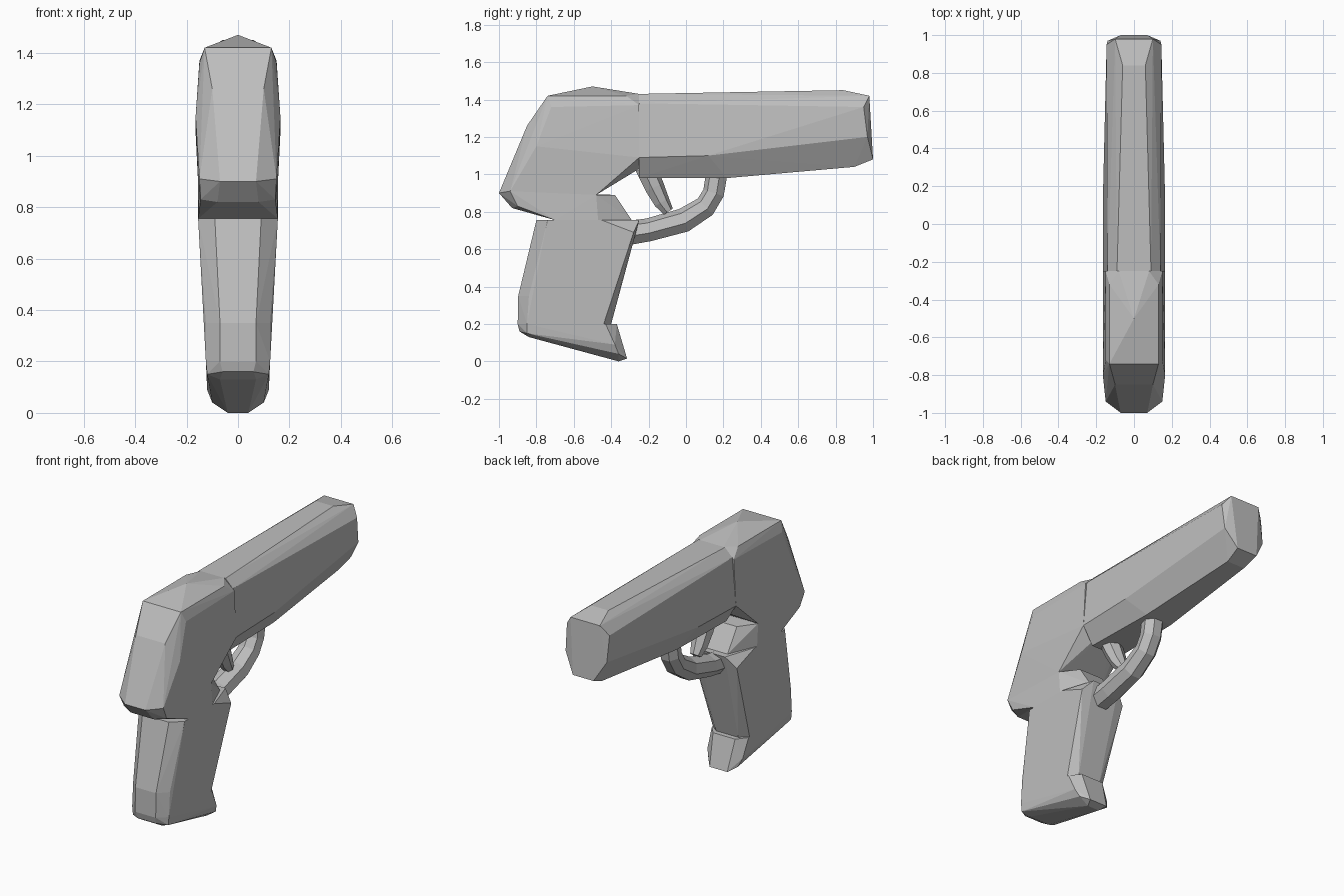
import bpy, bmesh
from math import sin, cos, pi
from mathutils import Vector

cube = bpy.data.objects.get("Cube")
if cube:
    bpy.data.objects.remove(cube, do_unlink=True)

GREY = (0.52, 0.52, 0.52, 1)
mat = bpy.data.materials.new("plain grey")
mat.use_nodes = True
mat.diffuse_color = GREY
bsdf = next(n for n in mat.node_tree.nodes if n.type == 'BSDF_PRINCIPLED')
bsdf.inputs["Base Color"].default_value = GREY
bsdf.inputs["Roughness"].default_value = 0.8


def finish(name, bm):
    bmesh.ops.recalc_face_normals(bm, faces=bm.faces)
    mesh = bpy.data.meshes.new(name)
    bm.to_mesh(mesh)
    bm.free()
    mesh.materials.append(mat)
    obj = bpy.data.objects.new(name, mesh)
    bpy.context.collection.objects.link(obj)
    return obj


def hull(name, half):
    """Faceted solid wrapped round points mirrored in x."""
    bm = bmesh.new()
    for x, y, z in half:
        for s in ((1, -1) if x else (1,)):
            bm.verts.new((s * x, y, z))
    res = bmesh.ops.convex_hull(bm, input=bm.verts[:])
    spare = {v for v in res["geom_interior"] + res["geom_unused"]
             if isinstance(v, bmesh.types.BMVert)}
    bmesh.ops.delete(bm, geom=list(spare), context='VERTS')
    return finish(name, bm)


def tube(name, path, sides=7):
    """Loft of rings along (y, z, width radius, depth radius) stations."""
    bm = bmesh.new()
    pts = [Vector((0, p[0], p[1])) for p in path]
    rings = []
    for i, (y, z, rx, rd) in enumerate(path):
        t = (pts[min(i + 1, len(pts) - 1)] - pts[max(i - 1, 0)]).normalized()
        n = Vector((0, -t.z, t.y))
        rings.append([bm.verts.new(pts[i] + Vector((rx * cos(a), 0, 0)) + n * rd * sin(a))
                      for a in (2 * pi * k / sides + pi / 2 for k in range(sides))])
    for a, b in zip(rings, rings[1:]):
        for k in range(sides):
            j = (k + 1) % sides
            bm.faces.new((a[k], a[j], b[j], b[k]))
    bm.faces.new(rings[0])
    bm.faces.new(rings[-1])
    return finish(name, bm)


# Barrel: flat sides, bevelled top, underside flaring up to the muzzle
hull("barrel", [
    (.09, -.25, 1.43), (.14, -.25, 1.38), (.165, -.25, 1.09), (.1, -.25, .98),
    (.165, .12, 1.1), (.09, .22, .98),
    (.06, .84, 1.45), (.1, .98, 1.42), (.145, .95, 1.36), (.14, .97, 1.2),
    (.07, 1, 1.08), (.06, .9, 1.04)])

# Rear body with a pointed top and a sloping back
hull("rear_body", [
    (0, -.5, 1.47), (.13, -.74, 1.42), (.13, -.32, 1.42), (.08, -.25, 1.43),
    (.15, -.25, 1.37), (.15, -.72, 1.36), (.165, -.8, 1.15), (.1, -.85, 1.26),
    (.165, -.25, 1.09), (.155, -.48, .89), (.08, -.34, .975), (.08, -.25, 1.03),
    (.15, -.94, .91), (.07, -1, .9)])

# Lower frame above the grip
hull("lower_frame", [
    (.15, -.94, .91), (.07, -1, .9), (.08, -.93, .82), (.145, -.9, .83),
    (.155, -.7, .755), (.155, -.47, .755), (.08, -.29, .755),
    (.155, -.48, .89), (.08, -.38, .89)])

# Grip, leaning back
hull("grip", [
    (.09, -.8, .755), (.155, -.74, .755), (.155, -.45, .755), (.09, -.25, .755),
    (.15, -.28, .69), (.07, -.897, .35), (.125, -.84, .35),
    (.07, -.9, .2), (.125, -.85, .2), (.125, -.44, .2), (.075, -.4, .2)])

# Flared foot of the grip
hull("grip_base", [
    (.07, -.9, .2), (.125, -.85, .2), (.125, -.43, .2), (.075, -.37, .2),
    (.06, -.89, .16), (.12, -.85, .15), (.07, -.84, .13),
    (.12, -.38, .09), (.1, -.36, .04), (.04, -.36, 0), (.06, -.315, .015)])

# Trigger guard and trigger
tube("trigger_guard", [
    (-.3, .685, .075, .068), (-.2, .7, .075, .065), (-.01, .752, .07, .068),
    (.105, .825, .065, .062), (.15, .9, .065, .06), (.17, 1.02, .065, .06)])
tube("trigger", [
    (-.22, 1.04, .065, .06), (-.17, .93, .06, .055), (-.13, .85, .05, .045),
    (-.095, .8, .035, .03)])
